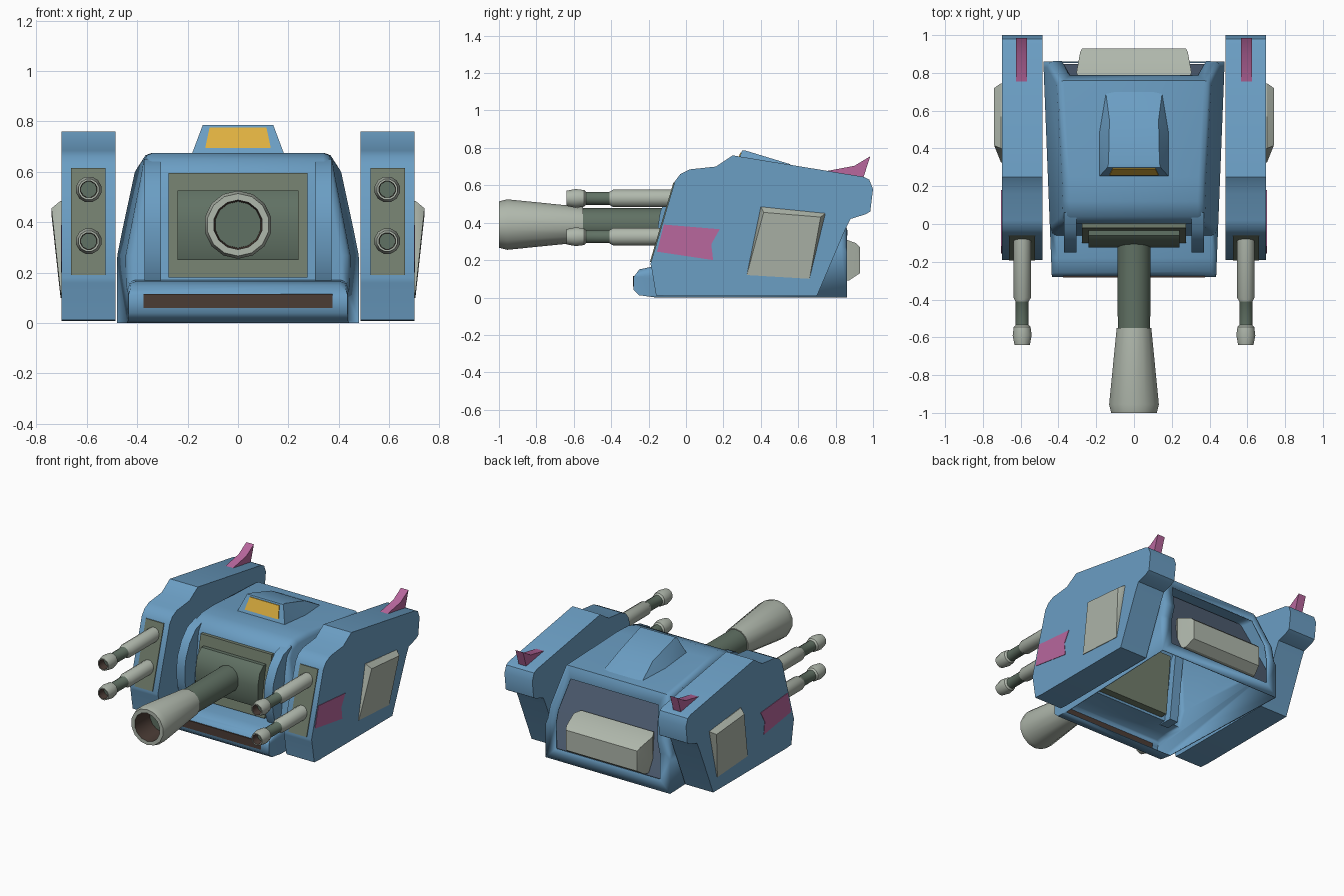
import bpy, bmesh, math
from mathutils import Vector

if "Cube" in bpy.data.objects:
    bpy.data.objects.remove(bpy.data.objects["Cube"])


def mat(name, r, g, b):
    m = bpy.data.materials.new(name)
    m.diffuse_color = (r, g, b, 1)
    m.use_nodes = True
    m.node_tree.nodes["Principled BSDF"].inputs["Base Color"].default_value = m.diffuse_color
    return m


BLUE = mat("armour blue", 0.147, 0.342, 0.55)
LIGHT = mat("light grey", 0.43, 0.475, 0.41)
DARK = mat("dark green grey", 0.118, 0.165, 0.126)
OLIVE = mat("olive grey", 0.165, 0.205, 0.15)
PINK = mat("magenta", 0.48, 0.135, 0.34)
YELLOW = mat("window yellow", 0.73, 0.434, 0.051)
BROWN = mat("bore brown", 0.07, 0.045, 0.036)
SLATE = mat("interior slate", 0.08, 0.115, 0.175)


def finish(name, bm, mats, mirror=False, angle=38, recalc=True):
    if recalc:
        bmesh.ops.recalc_face_normals(bm, faces=bm.faces)
    me = bpy.data.meshes.new(name)
    bm.to_mesh(me)
    bm.free()
    for m in mats:
        me.materials.append(m)
    ob = bpy.data.objects.new(name, me)
    bpy.context.collection.objects.link(ob)
    bpy.ops.object.select_all(action='DESELECT')
    ob.select_set(True)
    bpy.context.view_layer.objects.active = ob
    bpy.ops.object.shade_smooth_by_angle(angle=math.radians(angle))
    if mirror:
        ob.modifiers.new("mirror", 'MIRROR').use_mirror_merge = False
    return ob


def prism_bm(pts, x0, x1):
    """Extrude a side-view (y, z) outline across x."""
    bm = bmesh.new()
    a = [bm.verts.new((x0, y, z)) for y, z in pts]
    b = [bm.verts.new((x1, y, z)) for y, z in pts]
    bm.faces.new(a)
    bm.faces.new(b[::-1])
    n = len(pts)
    for i in range(n):
        j = (i + 1) % n
        bm.faces.new((a[i], b[i], b[j], a[j]))
    bmesh.ops.recalc_face_normals(bm, faces=bm.faces)
    return bm


def prism(name, pts, x0, x1, m, mirror=False):
    return finish(name, prism_bm(pts, x0, x1), [m], mirror)


def hull_of(name, pts, m, mirror=False):
    """Convex solid around a few points."""
    bm = bmesh.new()
    for p in pts:
        bm.verts.new(p)
    bmesh.ops.convex_hull(bm, input=bm.verts)
    return finish(name, bm, [m], mirror, 30)


def lathe(name, prof, x, z, mats, mirror=False, n=14):
    """Turn (y, radius, material) rings about a y axis; last ring is capped."""
    bm = bmesh.new()
    rings = []
    for y, r, _ in prof:
        rings.append([bm.verts.new((x + r * math.cos(math.tau * (k + .5) / n), y,
                                    z + r * math.sin(math.tau * (k + .5) / n))) for k in range(n)])
    for i in range(len(rings) - 1):
        for k in range(n):
            f = bm.faces.new((rings[i][k], rings[i][(k + 1) % n],
                              rings[i + 1][(k + 1) % n], rings[i + 1][k]))
            f.material_index = prof[i][2]
    bm.faces.new(rings[-1]).material_index = prof[-1][2]
    return finish(name, bm, mats, mirror, 35)


# Central hull: profile prism tapered to the top and front, open below and behind
hull_pts = [(.86, 0), (.86, .37), (.76, .63), (.25, .675), (.12, .675), (.04, .65), (0, .59),
            (-.02, .42), (-.06, .17), (-.18, .165), (-.25, .15), (-.28, .11), (-.28, .04),
            (-.25, .012), (-.16, 0)]
bm = prism_bm(hull_pts, -1, 1)
bmesh.ops.bisect_plane(bm, geom=bm.verts[:] + bm.edges[:] + bm.faces[:],
                       plane_co=(0, 0, .27), plane_no=(0, 0, 1))
for v in bm.verts:
    y, z = v.co.y, v.co.z
    w = .435 + .045 * (y + .28) / 1.14 - max(0, z - .27) * .2
    v.co.x = math.copysign(w, v.co.x)
bm.normal_update()
rear = [f for f in bm.faces if f.normal.y > .8]
bmesh.ops.inset_region(bm, faces=rear, thickness=.08, use_even_offset=True)
bottom = [f for f in bm.faces if f.normal.z < -.95 and f.calc_center_median().z < .005]
bmesh.ops.delete(bm, geom=rear + bottom, context='FACES')
bm.normal_update()
corner = [e for e in bm.edges if len(e.link_faces) == 2 and
          (abs(e.link_faces[0].normal.x) > .7) != (abs(e.link_faces[1].normal.x) > .7)
          and min(v.co.z for v in e.verts) > .15]
bmesh.ops.bevel(bm, geom=corner, offset=.035, segments=2, profile=.5,
                affect='EDGES', clamp_overlap=True)
hull = finish("hull_shell", bm, [BLUE], angle=56, recalc=False)
sol = hull.modifiers.new("thickness", 'SOLIDIFY')
sol.thickness, sol.offset = .008, -1

# Sloping wall behind the rear opening
hull_of("rear_bulkhead", [(s * x, y + d, z) for s in (-1, 1) for d in (0, .006)
                          for x, y, z in ((.455, .842, .06), (.395, .60, .625), (.465, .76, .26))], SLATE)

# Front slot and rear engine block
prism("front_slot", [(-.284, .06), (-.284, .115), (-.262, .115), (-.262, .06)], -.375, .375, BROWN)
hull_of("engine_block", [(s * x, y, z) for s in (-1, 1) for x, y, z in (
    (.275, .93, .13), (.275, .93, .27), (.285, .91, .29), (.305, .80, .33), (.28, .755, .34),
    (.305, .80, .09), (.28, .755, .09), (.29, .87, .09))], LIGHT)

# Curved cheek ribs beside the gun
prism("cheek_rib", [(.06, .65), (-.03, .62), (-.095, .55), (-.138, .46), (-.15, .38), (-.145, .28),
                    (-.125, .2), (-.10, .155), (.0, .155)], .305, .37, BLUE, True)

# Gun mantlet: frame, curved shield
hull_of("mantlet_frame", [(s * x, y, z) for s in (-1, 1) for x, y, z in (
    (.275, .04, .595), (.275, -.02, .595), (.275, -.10, .18), (.275, .0, .18))], OLIVE)
prism("mantlet_shield", [(.0, .525), (-.06, .525), (-.105, .485), (-.125, .40), (-.125, .30),
                         (-.11, .25), (.0, .25)], -.24, .24, DARK)

# Main gun with flared muzzle; brown bore wall ending in a dark plug
lathe("main_gun", [(-.05, .09, 0), (-.55, .088, 1), (-.55, .094, 1), (-.955, .135, 1),
                   (-1.0, .124, 1), (-1.0, .098, 2), (-.84, .092, 0)],
      0, .39, [DARK, LIGHT, BROWN])

# Roof cupola with window
hull_of("cupola", [(s * x, y, z) for s in (-1, 1) for x, y, z in (
    (.185, .25, .665), (.14, .30, .785), (.135, .32, .785), (.13, .55, .715), (.185, .50, .645),
    (.15, .70, .63), (.10, .70, .635))], BLUE)
hull_of("cupola_window", [(s * x, .25 + (z - .665) * .4167 + d, z) for s in (-1, 1) for d in (-.005, .003)
                          for x, z in ((.13, .695), (.113, .775))], YELLOW)

# Side pods
pod_pts = [(.70, .008), (-.10, .008), (-.16, .012), (-.185, .16), (-.19, .18), (-.06, .62), (-.03, .66),
           (.02, .685), (.16, .70), (.25, .76), (.95, .645), (.98, .63), (1.0, .58), (.985, .46),
           (.96, .445), (.88, .42), (.85, .36)]
prism("side_pod", pod_pts, .485, .70, BLUE, True)


# Gun plate that follows the sloping pod front
def front_y(z):
    return -.19 + (z - .18) * .2955


prism("pod_gun_plate", [(front_y(.19) - .006, .19), (front_y(.615) - .006, .615),
                        (front_y(.615) + .02, .615), (front_y(.19) + .02, .19)], .525, .663, OLIVE, True)

# Twin pod barrels
for label, z in (("upper", .53), ("lower", .325)):
    lathe(label + "_pod_barrel",
          [(-.03, .048, 0), (-.39, .048, 0), (-.41, .036, 1), (-.535, .036, 0), (-.545, .046, 0),
           (-.59, .052, 0), (-.64, .042, 0), (-.64, .034, 2), (-.585, .032, 1)],
          .592, z, [LIGHT, DARK, BROWN], True, 12)

# Pod details: swallow-tail stripe, wedge side plate, rear fin
prism("pod_stripe", [(-.118, .39), (.18, .365), (.135, .285), (.145, .20), (-.155, .245)],
      .697, .703, PINK, True)
hull_of("pod_side_plate", [(.69, .40, .485), (.69, .745, .45), (.69, .66, .10), (.69, .325, .12),
                           (.704, .40, .485), (.704, .745, .45), (.704, .66, .10), (.704, .325, .12),
                           (.74, .415, .455), (.74, .72, .43)], LIGHT, True)
# Fin: flat sloping top that rises to a narrow tip
prism("pod_fin", [(.74, .674), (.90, .704), (.985, .755), (.945, .63)], .567, .625, PINK, True)
